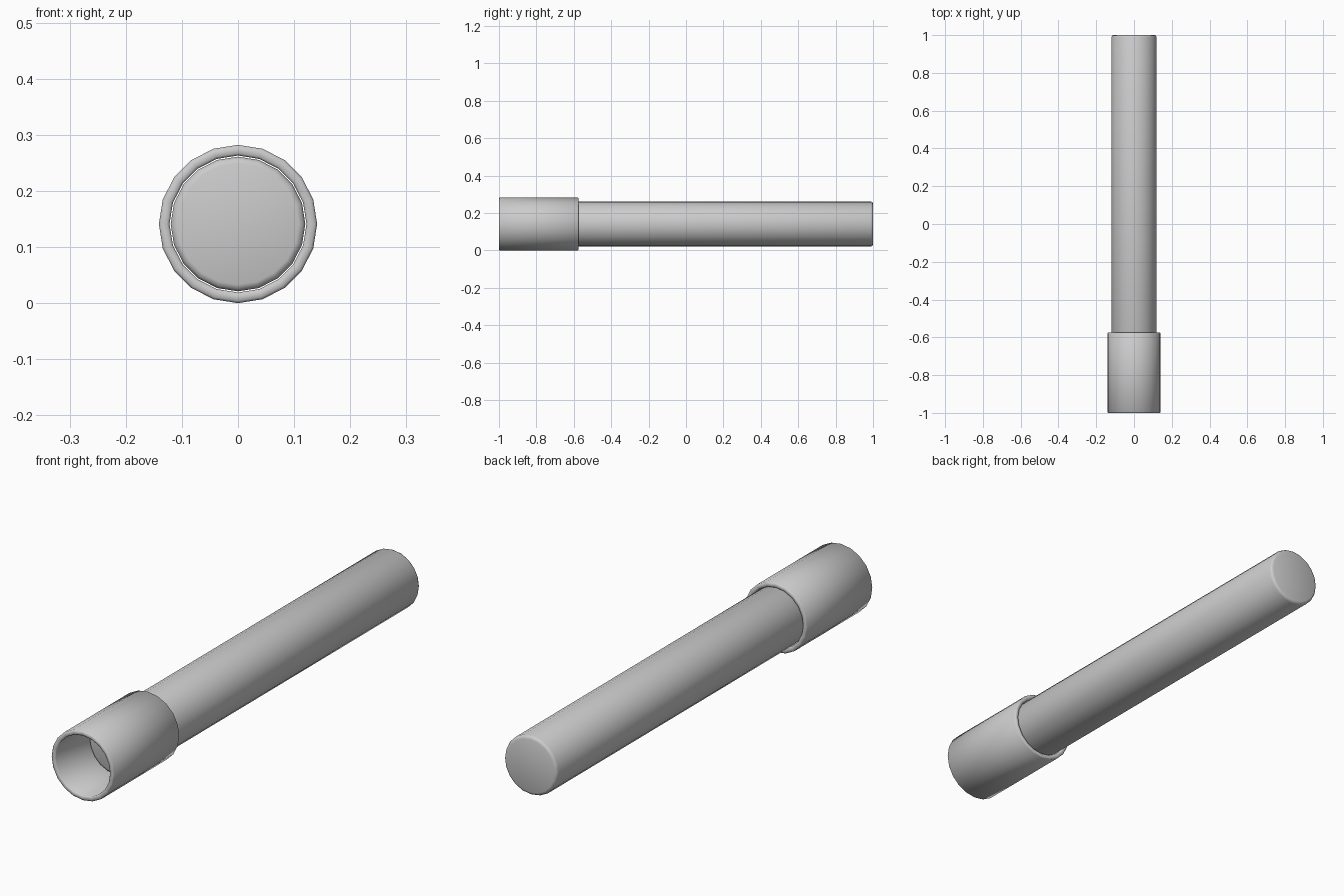
import bpy, bmesh, math

if "Cube" in bpy.data.objects:
    bpy.data.objects.remove(bpy.data.objects["Cube"])

SIDES = 20
CENTRE_Z = 0.141


def lathe(name, profile, closed):
    """Revolve (radius, y) points around the y axis; cap the ends or close the ring."""
    bm = bmesh.new()
    rings = []
    for r, y in profile:
        rings.append([bm.verts.new((r * math.sin(2 * math.pi * i / SIDES), y,
                                    CENTRE_Z + r * math.cos(2 * math.pi * i / SIDES)))
                      for i in range(SIDES)])
    pairs = list(zip(rings, rings[1:]))
    if closed:
        pairs.append((rings[-1], rings[0]))
    else:
        bm.faces.new(rings[0])
        bm.faces.new(rings[-1])
    for a, b in pairs:
        for i in range(SIDES):
            j = (i + 1) % SIDES
            bm.faces.new((a[i], a[j], b[j], b[i]))
    bmesh.ops.recalc_face_normals(bm, faces=bm.faces)
    mesh = bpy.data.meshes.new(name)
    bm.to_mesh(mesh)
    bm.free()
    obj = bpy.data.objects.new(name, mesh)
    bpy.context.collection.objects.link(obj)
    bpy.context.view_layer.objects.active = obj
    obj.select_set(True)
    bpy.ops.object.shade_smooth_by_angle(angle=math.radians(50))
    obj.select_set(False)
    return obj


# Long pipe with softened ends; its front end forms the floor of the socket
lathe("pipe", [(0.108, -0.79), (0.116, -0.787), (0.12, -0.779),
               (0.12, 0.989), (0.116, 0.997), (0.108, 1.0)], False)

# Wider open collar sleeved over the front of the pipe
lathe("collar", [(0.137, -1.0), (0.141, -0.996), (0.141, -0.579), (0.137, -0.575),
                 (0.126, -0.575), (0.122, -0.579), (0.122, -0.996), (0.126, -1.0)], True)
